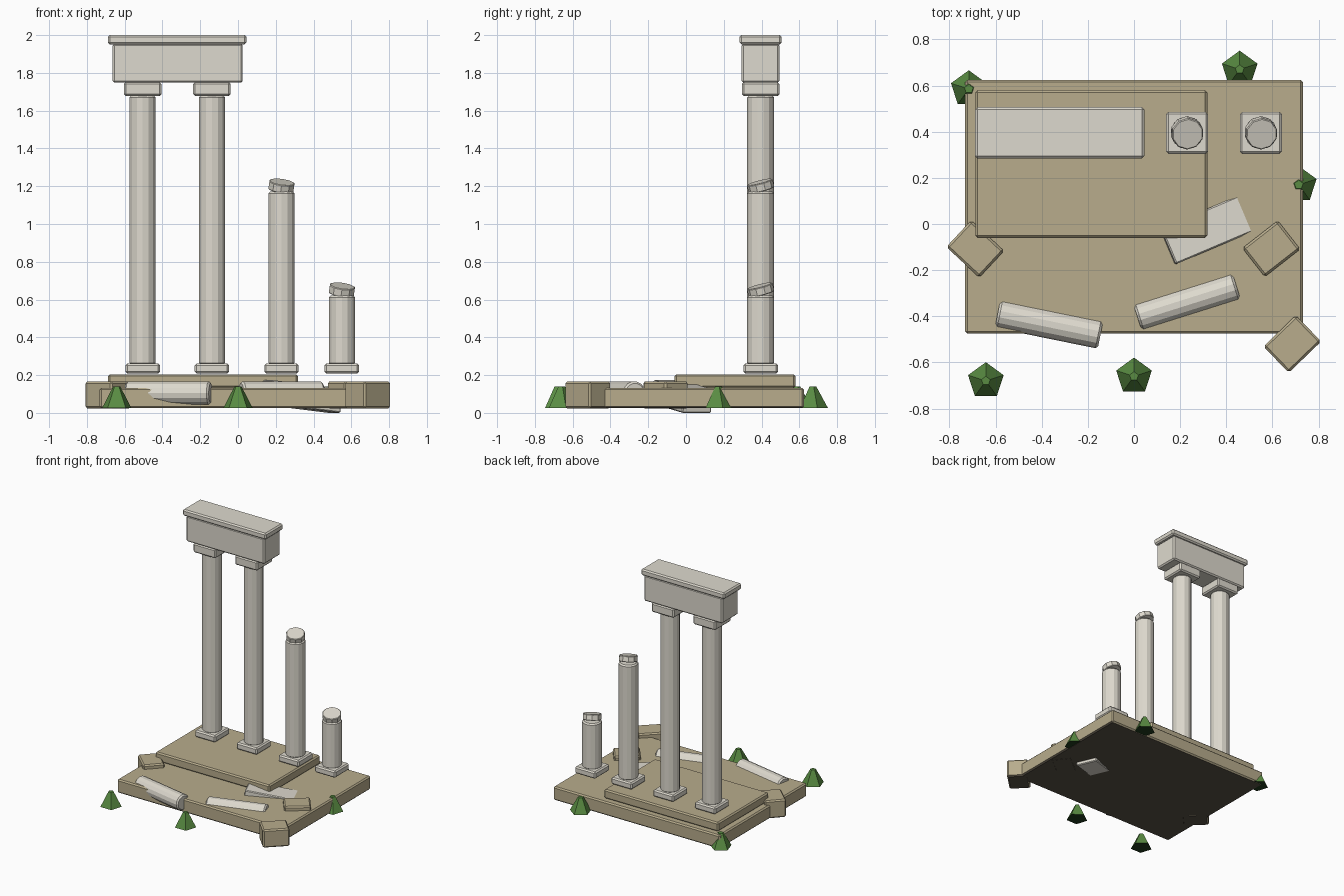
import bpy, math

if "Cube" in bpy.data.objects:
    bpy.data.objects.remove(bpy.data.objects["Cube"])


def material(name, rgb):
    m = bpy.data.materials.new(name)
    m.diffuse_color = (*rgb, 1)
    m.use_nodes = True
    m.node_tree.nodes["Principled BSDF"].inputs["Base Color"].default_value = m.diffuse_color
    return m


MARBLE = material("pale_marble", (0.73, 0.70, 0.62))
SAND = material("sandstone", (0.48, 0.415, 0.265))
GREEN = material("bush_green", (0.10, 0.26, 0.055))
DARK_SAND = material("dark_sandstone", (0.10, 0.085, 0.06))
DARK_GREEN = material("dark_green", (0.015, 0.045, 0.012))


def finish(name, mat, bevel, under=None):
    ob = bpy.context.object
    ob.name = name
    ob.data.materials.append(mat)
    if under:  # darker underside
        ob.data.materials.append(under)
        for p in ob.data.polygons:
            if p.normal.z < -0.9:
                p.material_index = 1
    if bevel:
        b = ob.modifiers.new("worn_edges", 'BEVEL')
        b.width = bevel
        b.segments = 1
        b.limit_method = 'ANGLE'
        b.angle_limit = math.radians(40)
    return ob


def block(name, loc, size, mat, rot=(0, 0, 0), bevel=0.01, under=None):
    bpy.ops.mesh.primitive_cube_add(size=1, location=loc, rotation=rot)
    bpy.context.object.scale = size
    bpy.ops.object.transform_apply(location=False, rotation=False, scale=True)
    return finish(name, mat, bevel, under)


def drum(name, loc, r, h, rot=(0, 0, 0), bevel=0.01, sides=14):
    bpy.ops.mesh.primitive_cylinder_add(vertices=sides, radius=r, depth=h,
                                        location=loc, rotation=rot)
    return finish(name, MARBLE, bevel)


# stepped platform
block("lower_platform", (0, 0.075, 0.079), (1.465, 1.1, 0.108), SAND, under=DARK_SAND)
block("upper_step", (-0.185, 0.26, 0.168), (1.005, 0.64, 0.072), SAND)

# columns: two whole, two broken with a tilted cap of stone
CY = 0.395
for i, (x, top) in enumerate([(-0.505, 1.68), (-0.138, 1.68), (0.23, 1.172), (0.55, 0.622)]):
    block(f"column_base_{i}", (x, CY, 0.235), (0.182, 0.182, 0.054), MARBLE)
    drum(f"column_shaft_{i}", (x, CY, (0.255 + top) / 2), 0.071, top - 0.255)
    if i < 2:
        block(f"column_capital_{i}", (x, CY, 1.714), (0.198, 0.198, 0.074), MARBLE)
    else:
        drum(f"broken_top_{i}", (x, CY, top + 0.029), 0.07, 0.045,
             rot=(0.25, 0.14, 0), bevel=0.004, sides=10)

# beam and cornice across the whole columns
block("beam", (-0.32, CY, 1.851), (0.69, 0.2, 0.206), MARBLE)
block("cornice", (-0.322, CY, 1.976), (0.733, 0.222, 0.05), MARBLE)

# fallen column pieces
for i, (x, y, length, ang) in enumerate([(-0.368, -0.434, 0.455, -11.5), (0.23, -0.338, 0.45, 17.5)]):
    drum(f"fallen_shaft_{i}", (x, y, 0.105), 0.062, length,
         rot=(0, math.pi / 2, math.radians(ang)))

# half sunk slab of the fallen beam
block("fallen_beam", (0.33, -0.02, 0.087), (0.41, 0.168, 0.128), MARBLE,
      rot=(0, 0.115, math.radians(23)), bevel=0.006)

# loose sandstone blocks
for i, (x, y, ang) in enumerate([(-0.688, -0.108, -43), (0.595, -0.107, 38), (0.686, -0.52, 44)]):
    block(f"loose_block_{i}", (x, y, 0.095), (0.195, 0.158, 0.142), SAND,
          rot=(0, 0, math.radians(ang)), under=DARK_SAND)

# five sided bushes
for i, (x, y) in enumerate([(-0.642, -0.68), (0, -0.66), (0.458, 0.67), (-0.716, 0.585), (0.714, 0.17)]):
    bpy.ops.mesh.primitive_cone_add(vertices=5, radius1=0.081, radius2=0.02,
                                    depth=0.112, location=(x, y, 0.083))
    finish(f"bush_{i}", GREEN, 0, under=DARK_GREEN)
